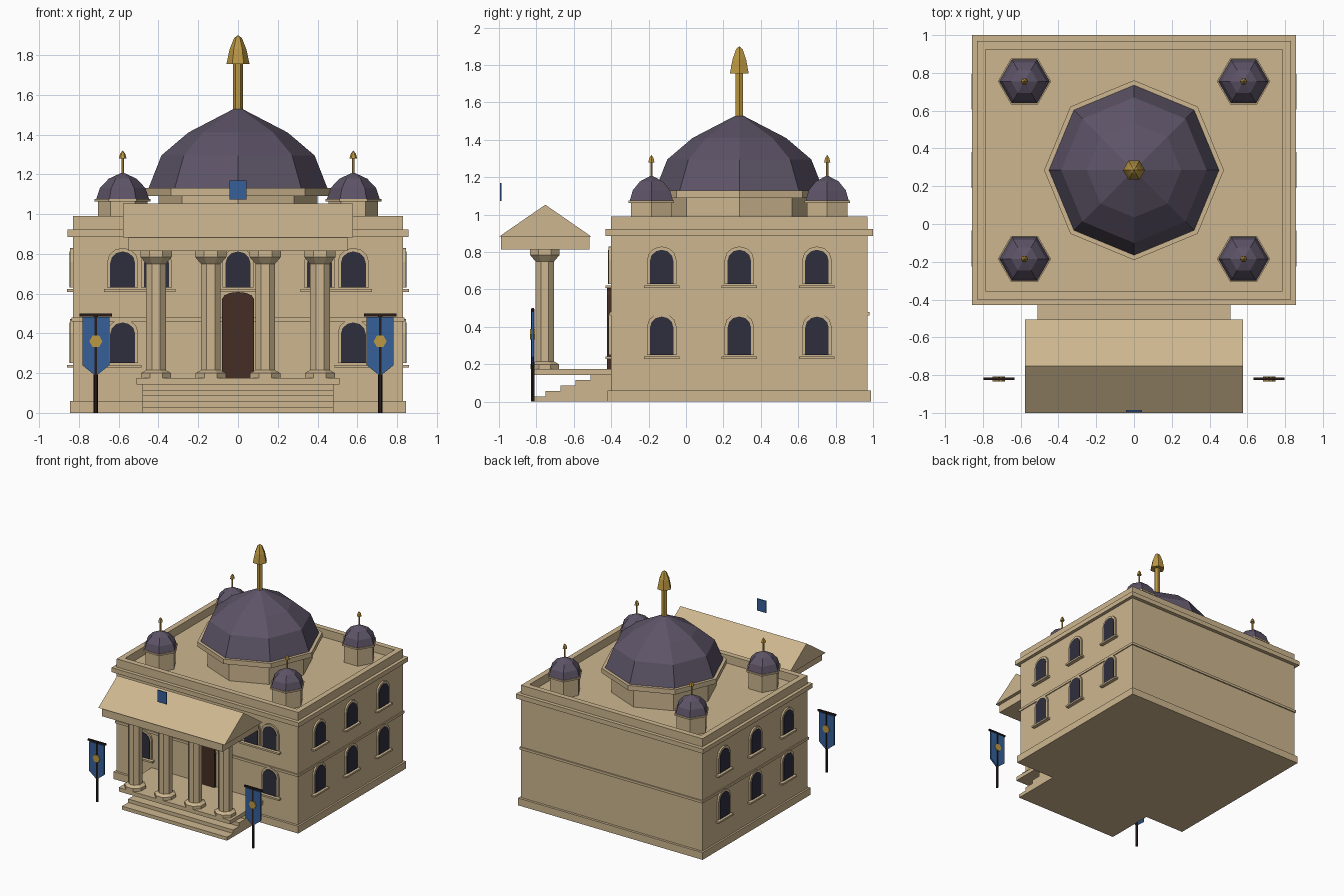
import bpy, bmesh
from math import pi, cos, sin
from mathutils import Matrix, Vector

cube = bpy.data.objects.get("Cube")
if cube:
    bpy.data.objects.remove(cube)


def material(name, rgb):
    m = bpy.data.materials.new(name)
    m.use_nodes = True
    col = (*rgb, 1)
    m.diffuse_color = col
    m.node_tree.nodes["Principled BSDF"].inputs["Base Color"].default_value = col
    return m


STONE = material("sandstone", (0.61, 0.47, 0.275))
SLATE = material("purple slate", (0.11, 0.088, 0.135))
GLASS = material("dark glass", (0.028, 0.028, 0.048))
BLUE = material("blue cloth", (0.035, 0.115, 0.32))
GOLD = material("gold", (0.5, 0.31, 0.055))
DOOR = material("brown door", (0.06, 0.027, 0.017))
POLE = material("dark wood", (0.02, 0.012, 0.01))
CY = 0.285  # middle of the main block in y


def finish(name, bm, mat):
    bmesh.ops.recalc_face_normals(bm, faces=bm.faces)
    me = bpy.data.meshes.new(name)
    bm.to_mesh(me)
    bm.free()
    me.materials.append(mat)
    ob = bpy.data.objects.new(name, me)
    bpy.context.collection.objects.link(ob)
    return ob


def box(name, lo, hi, mat=STONE):
    lo, hi = Vector(lo), Vector(hi)
    bm = bmesh.new()
    bmesh.ops.create_cube(bm, size=1)
    bmesh.ops.scale(bm, vec=hi - lo, verts=bm.verts)
    bmesh.ops.translate(bm, vec=(lo + hi) / 2, verts=bm.verts)
    return finish(name, bm, mat)


def slab(name, hx, hy, z0, z1):
    return box(name, (-hx, CY - hy, z0), (hx, CY + hy, z1))


def turned(name, profile, sides, x, y, mat=STONE, turn=0):
    """Faceted solid of revolution from (radius, height) points."""
    bm = bmesh.new()
    rings = []
    for r, z in profile:
        if r == 0:
            rings.append([bm.verts.new((x, y, z))])
        else:
            rings.append([bm.verts.new((x + r * cos(turn + 2 * pi * i / sides),
                                        y + r * sin(turn + 2 * pi * i / sides), z))
                          for i in range(sides)])
    for a, b in zip(rings, rings[1:]):
        for i in range(sides):
            j = (i + 1) % sides
            if len(b) == 1:
                bm.faces.new((a[i], a[j], b[0]))
            else:
                bm.faces.new((a[i], a[j], b[j], b[i]))
    for ring in (rings[0], rings[-1]):
        if len(ring) > 1:
            bm.faces.new(ring)
    return finish(name, bm, mat)


def prism(name, pts, depth, place, mat):
    """Outline in local xz, pushed out along local -y."""
    bm = bmesh.new()
    face = bm.faces.new([bm.verts.new((u, 0, z)) for u, z in pts])
    out = bmesh.ops.extrude_face_region(bm, geom=[face])["geom"]
    bmesh.ops.translate(bm, vec=(0, -depth, 0),
                        verts=[v for v in out if isinstance(v, bmesh.types.BMVert)])
    bm.transform(place)
    return finish(name, bm, mat)


def arch(w, z0, z1, rise, n=6):
    top = [(w * cos(pi * i / n), z1 - rise + rise * sin(pi * i / n)) for i in range(n + 1)]
    return [(-w, z0), (w, z0)] + top


def window(name, place, z0, z1):
    prism(name + "_frame", arch(0.078, z0, z1 + 0.018, 0.07), 0.014, place, STONE)
    prism(name + "_pane", arch(0.063, z0, z1, 0.06), 0.018, place, GLASS)
    sill = [(-0.095, z0 - 0.022), (0.095, z0 - 0.022), (0.095, z0 - 0.008), (-0.095, z0 - 0.008)]
    prism(name + "_sill", sill, 0.03, place, STONE)


# Main block with plinth, string course, cornice and parapet
slab("walls", 0.83, 0.685, 0, 0.92)
slab("plinth", 0.845, 0.705, 0, 0.06)
slab("string_course", 0.838, 0.695, 0.46, 0.48)
slab("cornice", 0.857, 0.715, 0.885, 0.922)
for s in (-1, 1):
    xs = sorted((s * 0.83, s * 0.785))
    box("parapet_side", (xs[0], CY - 0.685, 0.92), (xs[1], CY + 0.685, 0.99))
    ys = sorted((CY + s * 0.685, CY + s * 0.64))
    box("parapet_end", (-0.785, ys[0], 0.92), (0.785, ys[1], 0.99))

# Windows and door
ROWS = {"lower": (0.25, 0.455), "upper": (0.63, 0.812)}
for row, (z0, z1) in ROWS.items():
    for x in (-0.58, 0.58) if row == "lower" else (-0.58, -0.41, 0, 0.41, 0.58):
        window(row + "_front_window", Matrix.Translation((x, -0.4, 0)), z0, z1)
    for s in (-1, 1):
        for k in (-1, 0, 1):
            place = Matrix.Translation((s * 0.83, CY + k * 0.415, 0)) @ Matrix.Rotation(s * pi / 2, 4, "Z")
            window(row + "_side_window", place, z0, z1)
prism("door", arch(0.08, 0.175, 0.608, 0.035), 0.022, Matrix.Translation((0, -0.4, 0)), DOOR)

# Main dome on its octagonal drum
turned("drum", [(0.4, 0.92), (0.4, 1.09)], 8, 0, CY)
turned("drum_cornice", [(0.476, 1.09), (0.476, 1.13)], 8, 0, CY)
turned("dome", [(0.45, 1.13), (0.385, 1.295), (0.25, 1.41), (0, 1.54)], 8, 0, CY, SLATE)
turned("finial_rod", [(0.024, 1.52), (0.024, 1.76)], 6, 0, CY, GOLD)
turned("finial_tip", [(0.058, 1.755), (0.042, 1.83), (0.02, 1.885), (0, 1.9)], 6, 0, CY, GOLD)

# Corner turrets
for x in (-0.58, 0.58):
    for y in (CY - 0.47, CY + 0.47):
        turned("turret_drum", [(0.125, 0.92), (0.125, 1.062)], 6, x, y)
        turned("turret_cornice", [(0.141, 1.062), (0.141, 1.075)], 6, x, y)
        turned("turret_dome", [(0.133, 1.075), (0.115, 1.13), (0.07, 1.178), (0, 1.21)], 6, x, y, SLATE)
        turned("turret_rod", [(0.007, 1.2), (0.007, 1.285)], 6, x, y, GOLD)
        turned("turret_tip", [(0.019, 1.28), (0.013, 1.303), (0, 1.32)], 6, x, y, GOLD)

# Steps and landing
for i in range(5):
    box("step", (-0.48, -0.83 + 0.08 * i, 0), (0.48, -0.4, 0.029 * (i + 1)))
box("landing", (-0.51, -0.83, 0.143), (0.51, -0.4, 0.175))

# Portico columns, beam and gabled roof
COLUMN = [(0.082, 0.175), (0.082, 0.2), (0.054, 0.215), (0.054, 0.75), (0.086, 0.785), (0.086, 0.82)]
for x in (-0.412, -0.137, 0.137, 0.412):
    turned("column", COLUMN, 8, x, -0.755, STONE, pi / 8)
box("portico_beam", (-0.55, -0.99, 0.815), (0.55, -0.515, 0.882))
prism("portico_roof", [(-1.0, 0.882), (-0.505, 0.882), (-0.752, 1.053)], 1.156,
      Matrix.Translation((-0.578, 0, 0)) @ Matrix.Rotation(pi / 2, 4, "Z"), STONE)
box("blue_plaque", (-0.042, -0.994, 1.072), (0.042, -0.986, 1.17), BLUE)

# Banners on poles
FLAG = [(-0.068, 0.24), (0, 0.185), (0.068, 0.24), (0.068, 0.482), (-0.068, 0.482)]
HEXAGON = [(0.033 * cos(pi * i / 3), 0.36 + 0.033 * sin(pi * i / 3)) for i in range(6)]
for x in (-0.715, 0.715):
    turned("banner_pole", [(0.011, 0), (0.011, 0.495)], 6, x, -0.82, POLE)
    box("banner_bar", (x - 0.082, -0.827, 0.486), (x + 0.082, -0.813, 0.5), POLE)
    prism("banner", FLAG, 0.014, Matrix.Translation((x, -0.813, 0)), BLUE)
    prism("banner_emblem", HEXAGON, 0.026, Matrix.Translation((x, -0.807, 0)), GOLD)
